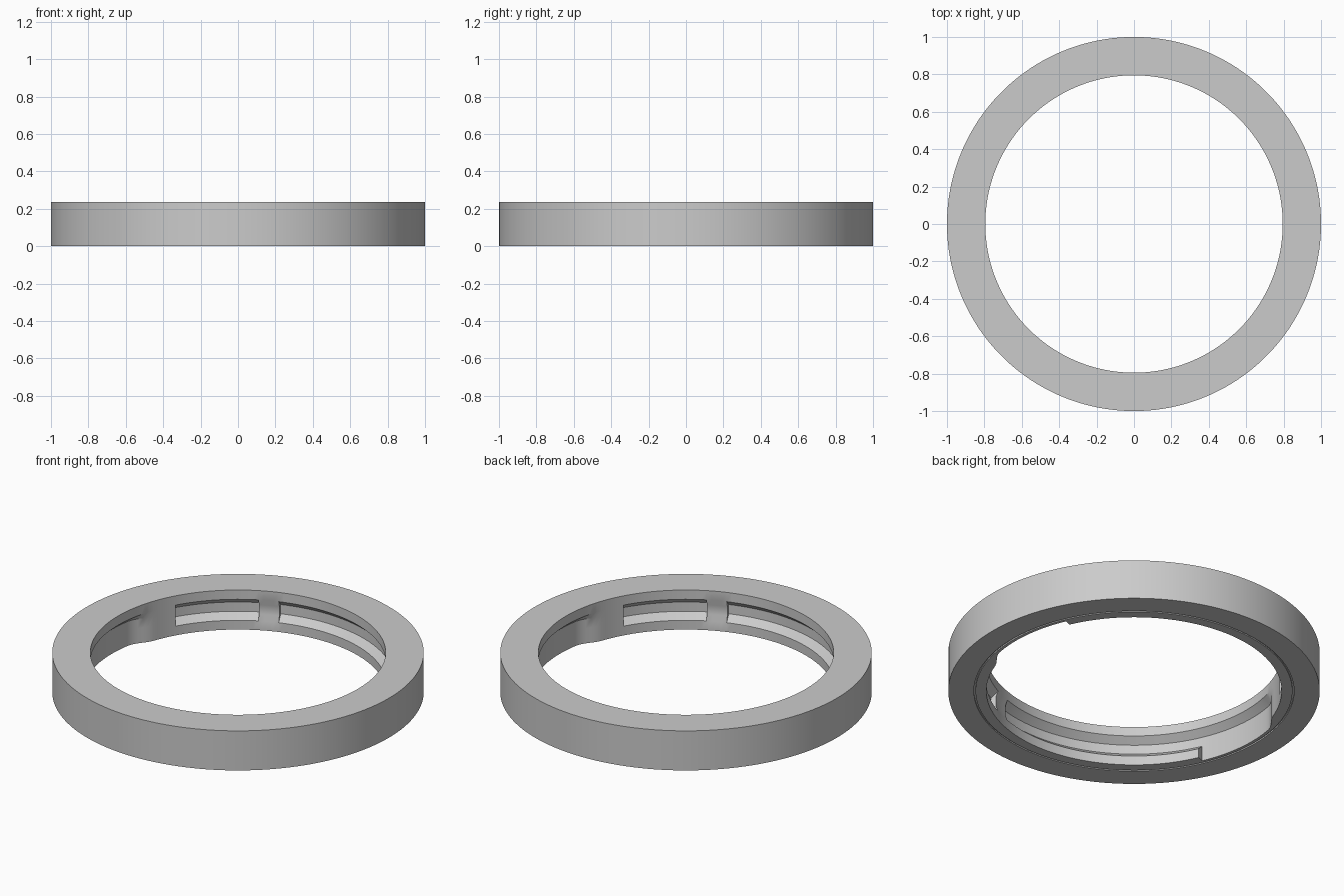
import bpy, bmesh, math

cube = bpy.data.objects.get("Cube")
if cube:
    bpy.data.objects.remove(cube, do_unlink=True)

HEIGHT, BORE, BACK = 0.235, 0.795, 0.835

grey = bpy.data.materials.new("plain grey")
grey.use_nodes = True
colour = (0.6, 0.6, 0.6, 1)
grey.diffuse_color = colour
grey.node_tree.nodes["Principled BSDF"].inputs["Base Color"].default_value = colour


def section(back, foot):
    """Ring cross-section: back = channel radius, foot = radius at the bottom lip."""
    lip = 0.055 if foot == BORE else 0.03
    return [(1, 0), (1, HEIGHT), (BORE, HEIGHT), (BORE, 0.18),
            (back, 0.145), (back, 0.09), (foot, lip), (foot, 0),
            (0.853, 0), (0.853, 0.008), (0.862, 0.008), (0.862, 0)]


def arc(start, end, first, last):
    """Sections swept from start to end, blending smoothly between two shapes."""
    steps = max(2, round((end - start) / 2))
    for i in range(steps + 1):
        t = i / steps
        ease = t * t * (3 - 2 * t)
        back = first[0] + (last[0] - first[0]) * ease
        foot = first[1] + (last[1] - first[1]) * ease
        yield start + (end - start) * t, section(back, foot)


SOLID, CHANNEL = (BORE, BORE), (BACK, BORE)
DETENT, SLOT = (0.808, BORE), (BACK, BACK)

# Bayonet track, repeated on both halves: channel, detent, stop, entry slot
track = [(204, 289, CHANNEL, CHANNEL), (289, 297, DETENT, DETENT),
         (297, 330, CHANNEL, CHANNEL), (330, 340, SOLID, SOLID),
         (340, 350, SOLID, SLOT), (350, 384, SLOT, SLOT)]

bm = bmesh.new()
loops = []
for half in (0, 180):
    for start, end, first, last in track:
        for angle, points in arc(start, end, first, last):
            a = math.radians(angle + half)
            loops.append([bm.verts.new((r * math.cos(a), r * math.sin(a), z))
                          for r, z in points])

# Skin neighbouring sections; repeated angles make the radial step walls
count = len(loops[0])
for i, here in enumerate(loops):
    ahead = loops[(i + 1) % len(loops)]
    for j in range(count):
        k = (j + 1) % count
        bm.faces.new((here[j], here[k], ahead[k], ahead[j]))
bmesh.ops.remove_doubles(bm, verts=bm.verts, dist=0.0002)
bmesh.ops.dissolve_degenerate(bm, edges=bm.edges, dist=0.0002)
bmesh.ops.recalc_face_normals(bm, faces=bm.faces)

mesh = bpy.data.meshes.new("bayonet_ring")
bm.to_mesh(mesh)
bm.free()
mesh.materials.append(grey)
ring = bpy.data.objects.new("bayonet_ring", mesh)
bpy.context.collection.objects.link(ring)

bpy.ops.object.select_all(action="DESELECT")
ring.select_set(True)
bpy.context.view_layer.objects.active = ring
bpy.ops.object.shade_smooth_by_angle(angle=math.radians(25))
